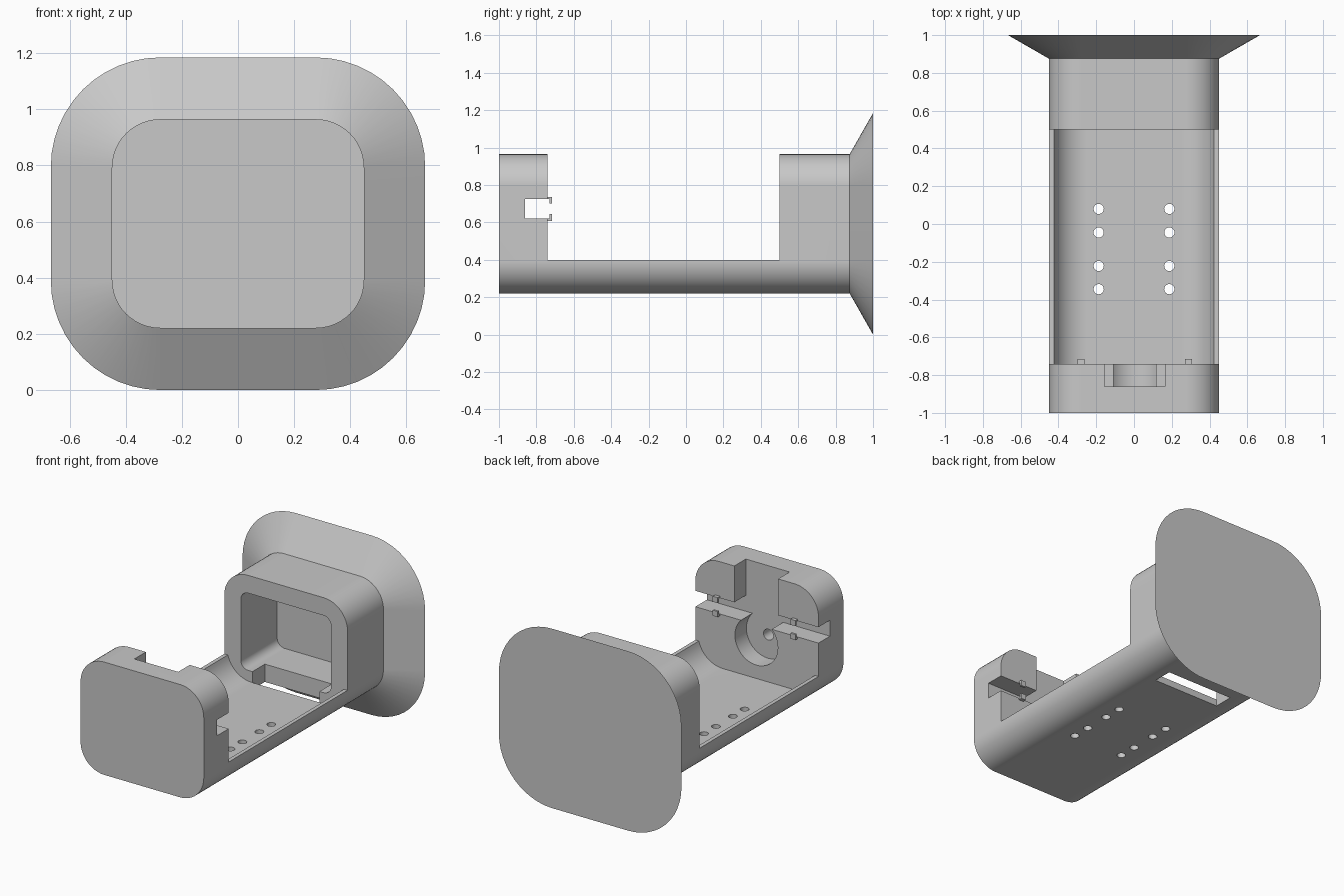
import bpy, bmesh, math

cube = bpy.data.objects.get("Cube")
if cube:
    bpy.data.objects.remove(cube, do_unlink=True)

ZC = 0.5925  # height of the body's long axis

grey = bpy.data.materials.new("light grey")
grey.use_nodes = True
grey.diffuse_color = (0.58, 0.58, 0.58, 1)
grey.node_tree.nodes["Principled BSDF"].inputs["Base Color"].default_value = (0.58, 0.58, 0.58, 1)


def rounded_rect(hx, hz, r, zc=ZC, seg=12):
    """Rounded rectangle outline in the xz plane."""
    pts = []
    for q, (sx, sz) in enumerate([(1, 1), (-1, 1), (-1, -1), (1, -1)]):
        for i in range(seg + 1):
            a = math.pi / 2 * (q + i / seg)
            pts.append((sx * (hx - r) + r * math.cos(a), zc + sz * (hz - r) + r * math.sin(a)))
    return pts


def circle(cx, cz, r, n=40):
    return [(cx + r * math.cos(2 * math.pi * i / n), cz + r * math.sin(2 * math.pi * i / n)) for i in range(n)]


def loft(name, sections):
    """Closed solid through (y, outline) sections."""
    bm = bmesh.new()
    rings = [[bm.verts.new((x, y, z)) for x, z in pts] for y, pts in sections]
    n = len(rings[0])
    for a, b in zip(rings, rings[1:]):
        for i in range(n):
            bm.faces.new((a[i], a[(i + 1) % n], b[(i + 1) % n], b[i]))
    bm.faces.new(rings[0])
    bm.faces.new(rings[-1])
    return finish(name, bm)


def finish(name, bm):
    bmesh.ops.recalc_face_normals(bm, faces=bm.faces)
    me = bpy.data.meshes.new(name)
    bm.to_mesh(me)
    bm.free()
    ob = bpy.data.objects.new(name, me)
    bpy.context.collection.objects.link(ob)
    me.materials.append(grey)
    return ob


def prism(name, pts, y0, y1):
    return loft(name, [(y0, pts), (y1, pts)])


def box(name, x0, x1, y0, y1, z0, z1):
    return prism(name, [(x0, z0), (x1, z0), (x1, z1), (x0, z1)], y0, y1)


def cylinder_z(name, x, y, r, z0, z1):
    bm = bmesh.new()
    bmesh.ops.create_cone(bm, cap_ends=True, segments=24, radius1=r, radius2=r, depth=z1 - z0)
    bmesh.ops.translate(bm, verts=bm.verts, vec=(x, y, (z0 + z1) / 2))
    return finish(name, bm)


def cut(target, cutter):
    """Subtract the cutter, then delete it."""
    mod = target.modifiers.new("cut", 'BOOLEAN')
    mod.operation = 'DIFFERENCE'
    mod.solver = 'EXACT'
    mod.object = cutter
    bpy.context.view_layer.update()
    deps = bpy.context.evaluated_depsgraph_get()
    new = bpy.data.meshes.new_from_object(target.evaluated_get(deps))
    target.modifiers.clear()
    target.data = new
    bpy.data.objects.remove(cutter, do_unlink=True)


# Body with flared back flange
outline = rounded_rect(0.45, 0.3725, 0.173)
flange = rounded_rect(0.667, 0.5925, 0.39)
body = loft("holder_body", [(-1, outline), (0.875, outline), (1, flange)])

# Open trough between front block and rear collar
hw, floor, rad, rim = 0.43, 0.265, 0.18, 0.40
end = math.asin((floor + rad - rim) / rad)
arc = []
for i in range(13):
    a = math.pi / 2 + (end - math.pi / 2) * i / 12
    arc.append((hw - rad + rad * math.cos(a), floor + rad - rad * math.sin(a)))
trough = [(-x, z) for x, z in reversed(arc)] + arc + [(1, rim), (1, 1.3), (-1, 1.3), (-1, rim)]
cut(body, prism("trough_cutter", trough, -0.74, 0.5))

# Rear collar cavity and the slot in its floor
cut(body, prism("cavity_cutter", rounded_rect(0.33, 0.255, 0.055), 0.45, 0.88))
cut(body, box("floor_slot_cutter", -0.245, 0.245, 0.5, 0.63, 0.1, 0.4))

# Front block: side slot, top notch, round recess and blind hole
cut(body, box("side_slot_cutter", -1, 1, -0.86, -0.65, 0.62, 0.725))
cut(body, box("top_notch_cutter", -0.155, 0.165, -0.86, -0.65, 0.67, 1.3))
cut(body, prism("recess_cutter", circle(0.004, 0.51, 0.157), -0.86, -0.65))
cut(body, prism("pin_hole_cutter", circle(0.0, 0.51, 0.036, 24), -0.95, -0.80))

# Two rows of holes through the floor
for x in (-0.187, 0.187):
    for y in (0.08, -0.045, -0.222, -0.345):
        cut(body, cylinder_z("hole_cutter", x, y, 0.027, 0.1, 0.35))

# Smooth curves, crisp edges, flat faces kept flat
bpy.ops.object.select_all(action='DESELECT')
body.select_set(True)
bpy.context.view_layer.objects.active = body
bpy.ops.object.shade_smooth_by_angle(angle=math.radians(30))
wn = body.modifiers.new("weighted_normals", 'WEIGHTED_NORMAL')
wn.keep_sharp = True

# Small hooked clips above and below the side slot
for side, x in (("right", -0.28), ("left", 0.288)):
    for level, z, d in (("upper", 0.725, -1), ("lower", 0.62, 1)):
        hook = [(-0.76, z - d * 0.012), (-0.716, z - d * 0.012), (-0.716, z + d * 0.025),
                (-0.73, z + d * 0.025), (-0.73, z), (-0.76, z)]
        bm = bmesh.new()
        face = bm.faces.new([bm.verts.new((x - 0.018, y, h)) for y, h in hook])
        ext = bmesh.ops.extrude_face_region(bm, geom=[face])
        verts = [v for v in ext["geom"] if isinstance(v, bmesh.types.BMVert)]
        bmesh.ops.translate(bm, verts=verts, vec=(0.036, 0, 0))
        finish(f"{side}_{level}_clip", bm)
